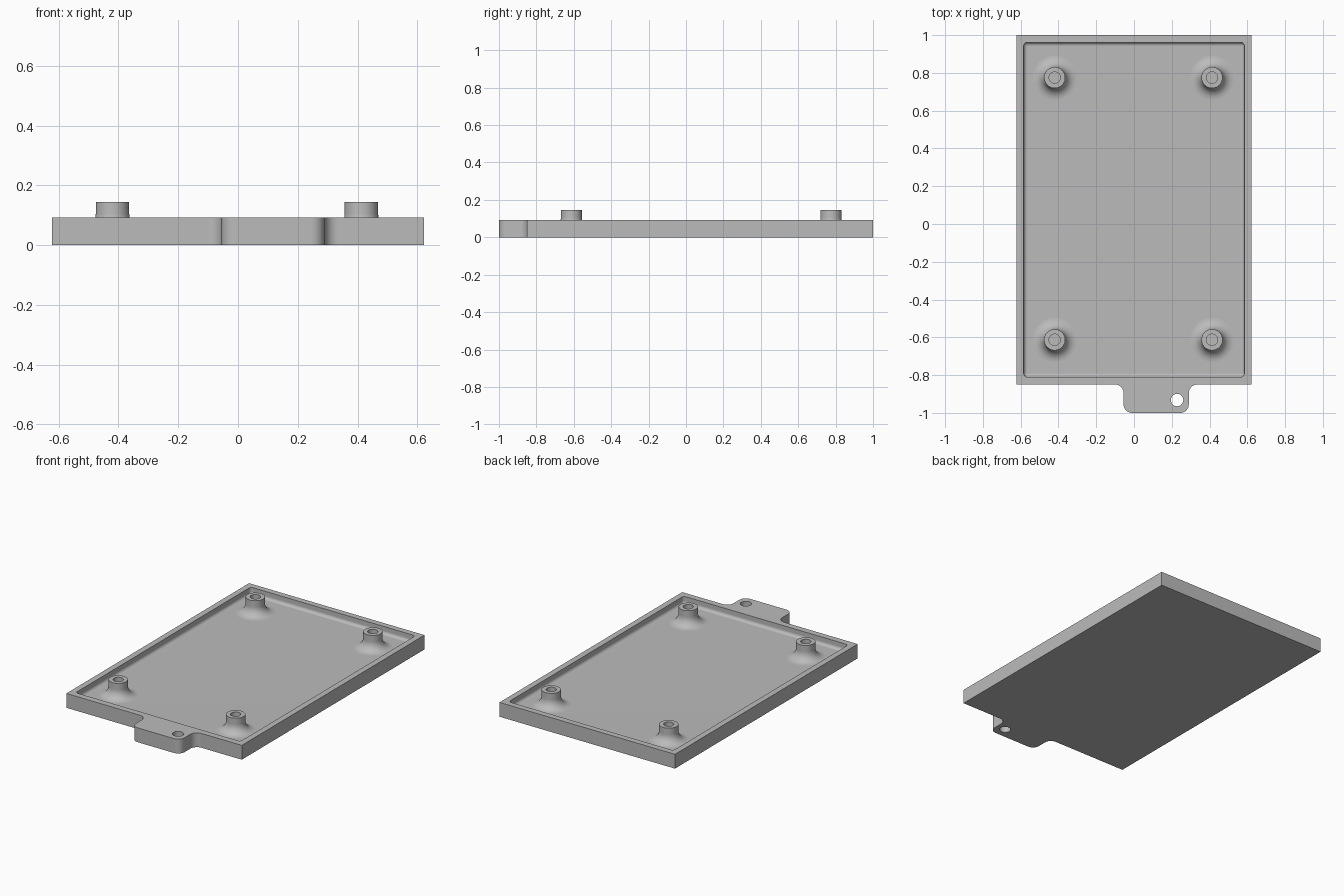
import bpy, bmesh
from math import sin, cos, pi, radians
from mathutils import Vector

cube = bpy.data.objects.get("Cube")
if cube:
    bpy.data.objects.remove(cube)

grey = bpy.data.materials.new("plain grey")
grey.use_nodes = True
colour = (0.5, 0.5, 0.5, 1)
grey.diffuse_color = colour
grey.node_tree.nodes["Principled BSDF"].inputs["Base Color"].default_value = colour

RIM, FLOOR, POST_TOP = 0.092, 0.045, 0.145
HALF_W, FRONT, BACK = 0.622, -0.85, 1.0


def make_object(name, bm):
    bmesh.ops.recalc_face_normals(bm, faces=bm.faces)
    mesh = bpy.data.meshes.new(name)
    bm.to_mesh(mesh)
    bm.free()
    mesh.materials.append(grey)
    obj = bpy.data.objects.new(name, mesh)
    bpy.context.collection.objects.link(obj)
    return obj


def activate(obj):
    bpy.ops.object.select_all(action='DESELECT')
    obj.select_set(True)
    bpy.context.view_layer.objects.active = obj


def smooth(obj):
    activate(obj)
    bpy.ops.object.shade_smooth_by_angle(angle=radians(30))
    obj.modifiers.new("Even normals", 'WEIGHTED_NORMAL').keep_sharp = True


def cut(obj, cutter):
    mod = obj.modifiers.new("Cut", 'BOOLEAN')
    mod.operation, mod.solver, mod.object = 'DIFFERENCE', 'EXACT', cutter
    activate(obj)
    bpy.ops.object.modifier_apply(modifier=mod.name)
    bpy.data.objects.remove(cutter)


def arc(cx, cy, r, start, end, steps=10):
    angles = [radians(start + (end - start) * i / steps) for i in range(steps + 1)]
    return [(cx + r * cos(a), cy + r * sin(a)) for a in angles]


# Base plate outline with the rounded front tab
r, tab_l, tab_r, tab_y = 0.045, -0.055, 0.29, -1.0
outline = [(HALF_W, BACK), (-HALF_W, BACK), (-HALF_W, FRONT)]
outline += arc(tab_l - r, FRONT - r, r, 90, 0)
outline += arc(tab_l + r, tab_y + r, r, 180, 270)
outline += arc(tab_r - r, tab_y + r, r, 270, 360)
outline += arc(tab_r + r, FRONT - r, r, 180, 90)
outline.append((HALF_W, FRONT))
bm = bmesh.new()
face = bm.faces.new([bm.verts.new((x, y, 0)) for x, y in outline])
top = bmesh.ops.extrude_face_region(bm, geom=[face])["geom"]
bmesh.ops.translate(bm, vec=(0, 0, RIM),
                    verts=[v for v in top if isinstance(v, bmesh.types.BMVert)])
tray = make_object("tray", bm)

# Shallow recess with filleted corners and floor edge
bm = bmesh.new()
bmesh.ops.create_cube(bm, size=1)
y0, y1, z1 = -0.81, 0.962, 0.2
for v in bm.verts:
    v.co = Vector((v.co.x * 1.168, y0 + (v.co.y + 0.5) * (y1 - y0),
                   FLOOR + (v.co.z + 0.5) * (z1 - FLOOR)))
lower = [e for e in bm.edges if min(v.co.z for v in e.verts) < RIM]
bmesh.ops.bevel(bm, geom=lower, offset=0.02, segments=6, profile=0.5, affect='EDGES')
cut(tray, make_object("recess_cutter", bm))

# Hole through the tab
bm = bmesh.new()
bmesh.ops.create_cone(bm, cap_ends=True, segments=32, radius1=0.033, radius2=0.033, depth=0.5)
bmesh.ops.translate(bm, vec=(0.228, -0.932, 0), verts=bm.verts)
cut(tray, make_object("tab_hole_cutter", bm))
smooth(tray)


# Hollow mounting posts, lathed with a flared foot
def post(name, x, y):
    outer, hole, flare = 0.056, 0.03, 0.06
    profile = [(0, 0.055), (hole, 0.055), (hole, POST_TOP), (outer, POST_TOP)]
    profile += arc(outer + flare, FLOOR + flare, flare, 180, 270, 8)
    bm = bmesh.new()
    verts = [bm.verts.new((px, 0, pz)) for px, pz in profile]
    edges = [bm.edges.new(pair) for pair in zip(verts, verts[1:])]
    bmesh.ops.spin(bm, geom=verts + edges, cent=(0, 0, 0), axis=(0, 0, 1),
                   angle=2 * pi, steps=40)
    bmesh.ops.remove_doubles(bm, verts=bm.verts, dist=0.0001)
    obj = make_object(name, bm)
    if obj.data.polygons[0].normal.z < 0:
        obj.data.flip_normals()
    obj.location = (x, y, 0.0003)
    smooth(obj)


for end, y in (("front", -0.613), ("back", 0.775)):
    for side, x in (("left", 0.413), ("right", -0.42)):
        post(f"{end}_{side}_post", x, y)
